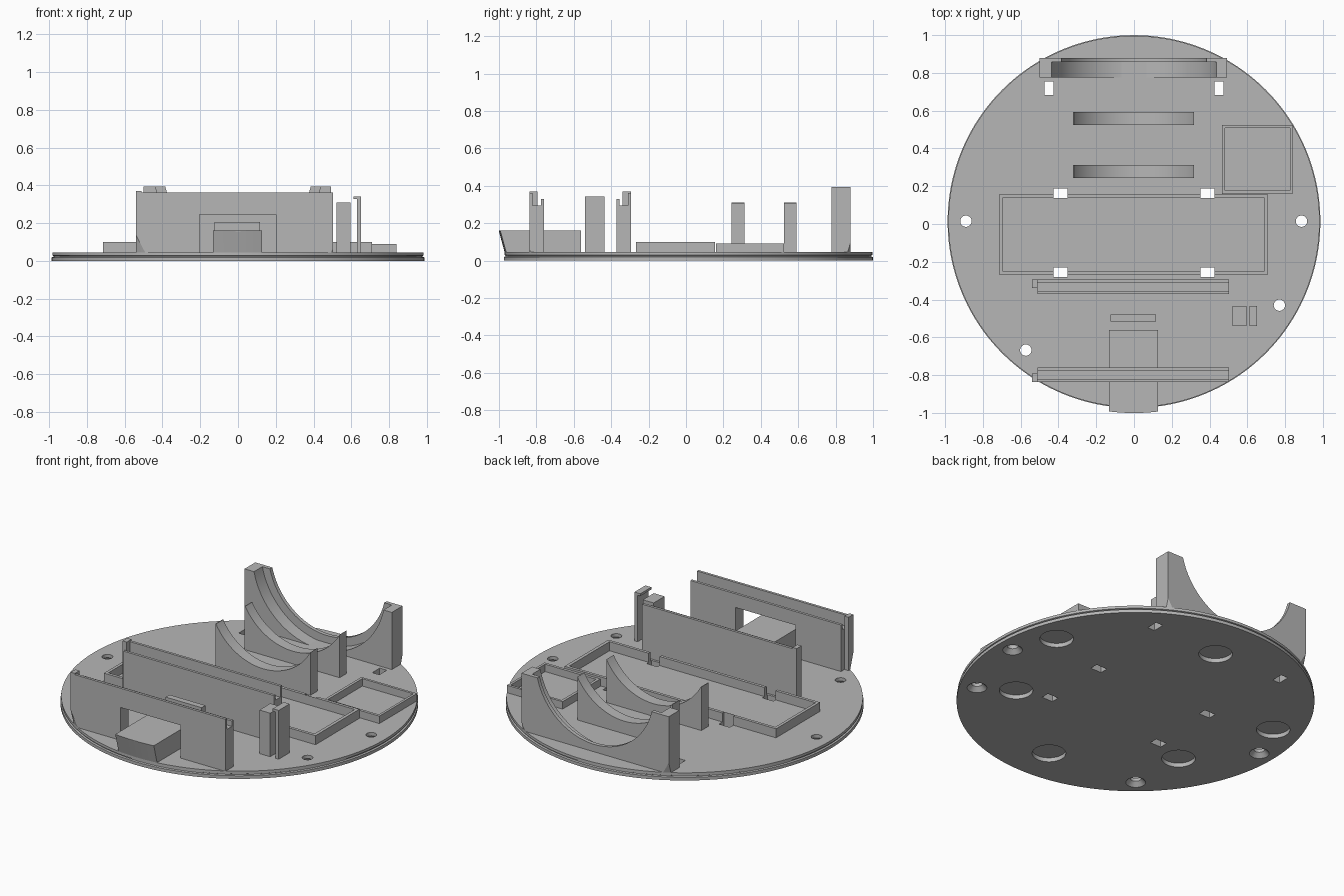
import bpy, bmesh, math
from mathutils import Matrix

if "Cube" in bpy.data.objects:
    bpy.data.objects.remove(bpy.data.objects["Cube"])

CY = 0.013      # disc centre along y
TOP = 0.045     # upper surface of the disc
BASE = 0.036    # parts are sunk slightly into the disc

grey = bpy.data.materials.new("plain grey")
grey.diffuse_color = (0.47, 0.47, 0.47, 1)
grey.use_nodes = True
grey.node_tree.nodes["Principled BSDF"].inputs["Base Color"].default_value = grey.diffuse_color


def make(name, bm):
    bmesh.ops.recalc_face_normals(bm, faces=bm.faces)
    me = bpy.data.meshes.new(name)
    bm.to_mesh(me)
    bm.free()
    me.materials.append(grey)
    ob = bpy.data.objects.new(name, me)
    bpy.context.collection.objects.link(ob)
    return ob


def box(name, x0, x1, y0, y1, z0, z1):
    bm = bmesh.new()
    bmesh.ops.create_cube(bm, size=1)
    for v in bm.verts:
        v.co = ((x0 + x1) / 2 + v.co.x * (x1 - x0),
                (y0 + y1) / 2 + v.co.y * (y1 - y0),
                (z0 + z1) / 2 + v.co.z * (z1 - z0))
    return make(name, bm)


def lathe(name, profile, cx, cy, n=48):
    """Closed solid turned around a vertical axis from (radius, z) points."""
    bm = bmesh.new()
    rings = [[bm.verts.new((cx + r * math.cos(2 * math.pi * i / n),
                            cy + r * math.sin(2 * math.pi * i / n), z))
              for i in range(n)] for r, z in profile]
    for a, b in zip(rings, rings[1:]):
        for i in range(n):
            j = (i + 1) % n
            bm.faces.new((a[i], a[j], b[j], b[i]))
    bm.faces.new(rings[0][::-1])
    bm.faces.new(rings[-1])
    return make(name, bm)


def cylinder_y(r, z, y0, y1):
    bm = bmesh.new()
    bmesh.ops.create_cone(bm, cap_ends=True, segments=128, radius1=r, radius2=r, depth=y1 - y0)
    bm.transform(Matrix.Translation((0, (y0 + y1) / 2, z)) @ Matrix.Rotation(math.pi / 2, 4, 'X'))
    return make("cutter", bm)


def boolean(ob, other, op='DIFFERENCE'):
    bpy.context.view_layer.objects.active = ob
    m = ob.modifiers.new("bool", 'BOOLEAN')
    m.operation, m.object, m.solver = op, other, 'EXACT'
    bpy.ops.object.modifier_apply(modifier=m.name)
    bpy.data.objects.remove(other)


def trim(ob):
    """Keep a part inside the flared outline that rises from the disc rim."""
    r = lambda z: 0.983 + 0.27 * (z - TOP)
    boolean(ob, lathe("cutter", [(r(0.03), 0.03), (r(0.5), 0.5)], 0, CY, 160), 'INTERSECT')


def smooth(ob):
    bpy.ops.object.select_all(action='DESELECT')
    ob.select_set(True)
    bpy.context.view_layer.objects.active = ob
    bpy.ops.object.shade_smooth_by_angle(angle=math.radians(30))


# Round base plate with a rim groove
plate = lathe("base_plate", [(0.987, 0), (0.987, 0.019), (0.977, 0.022), (0.977, 0.026),
                             (0.983, 0.029), (0.983, TOP)], 0, CY, 160)

# Countersunk screw holes
for x, y in [(-0.89, 0.015), (0.887, 0.015), (0.77, -0.43), (-0.573, -0.668)]:
    boolean(plate, lathe("cutter", [(0.06, -0.005), (0.03, 0.025), (0.03, 0.06)], x, y, 32))

# Round blind recesses underneath
for x, y in [(0.78, 0.265), (-0.78, 0.265), (0.585, -0.315), (-0.585, -0.315), (0, 0.70), (0, -0.73)]:
    boolean(plate, lathe("cutter", [(0.093, -0.01), (0.093, 0.025)], x, y))

# Tray frames: outer block minus the inside
tray = box("long_tray_frame", -0.715, 0.71, -0.268, 0.155, BASE, 0.1)
boolean(tray, box("cutter", -0.697, 0.69, -0.25, 0.137, 0, 0.2))
small = box("small_tray_frame", 0.465, 0.84, 0.16, 0.523, BASE, 0.09)
boolean(small, box("cutter", 0.482, 0.825, 0.177, 0.508, 0, 0.2))

# Strap slots through plate and long tray, plus two rear slots
for s in (-1, 1):
    for y in (0.163, -0.255):
        for ob in (plate, tray):
            boolean(ob, box("cutter", s * 0.39 - 0.037, s * 0.39 + 0.037, y - 0.025, y + 0.025, -0.1, 0.2))
    boolean(plate, box("cutter", s * 0.45 - 0.024, s * 0.45 + 0.024, 0.683, 0.755, -0.1, 0.2))
smooth(plate)

# Tall rear cradle with a stepped round seat
cradle = box("rear_cradle", -0.5, 0.492, 0.777, 0.88, BASE, 0.393)
boolean(cradle, cylinder_y(0.446, 0.486, 0.7, 0.857))
boolean(cradle, cylinder_y(0.396, 0.486, 0.7, 0.95))
trim(cradle)
smooth(cradle)

# Two smaller cradles
for name, y0, y1 in [("middle_cradle", 0.525, 0.592), ("front_cradle", 0.243, 0.313)]:
    ob = box(name, -0.323, 0.317, y0, y1, BASE, 0.31)
    boolean(ob, cylinder_y(0.364, 0.486, y0 - 0.1, y1 + 0.1))
    smooth(ob)

# Pair of slotted walls: tall outer lip, lower inner lip, end stop on the left
for name, outer, d in [("front_wall", -0.838, 1), ("inner_wall", -0.294, -1)]:
    def span(a, b):
        return sorted((outer + d * a, outer + d * b))
    wall = box(name, -0.512, 0.502, *span(0, 0.078), BASE, 0.362)
    boolean(wall, box("cutter", -0.6, 0.6, *span(0.016, 0.2), 0.328, 0.5))
    boolean(wall, box("cutter", -0.6, 0.6, *span(0.016, 0.062), 0.295, 0.5))
    stop = box(name + "_end_stop", -0.54, -0.512, *span(0, 0.045), BASE, 0.37)
    if d == 1:
        boolean(wall, box("cutter", -0.205, 0.2, -0.9, -0.7, 0, 0.245))
        trim(wall)
        trim(stop)

# Front socket block passing through the wall opening
trim(box("front_socket_block", -0.132, 0.128, -1.0, -0.562, BASE, 0.16))

# Stop bar behind the block
box("stop_bar", -0.125, 0.117, -0.517, -0.48, BASE, 0.207)

# Switch holder: square post and hooked clip
box("holder_post", 0.522, 0.595, -0.54, -0.435, BASE, 0.31)
box("clip_stem", 0.63, 0.652, -0.54, -0.435, BASE, 0.342)
box("clip_hook", 0.612, 0.63, -0.54, -0.435, 0.328, 0.342)
